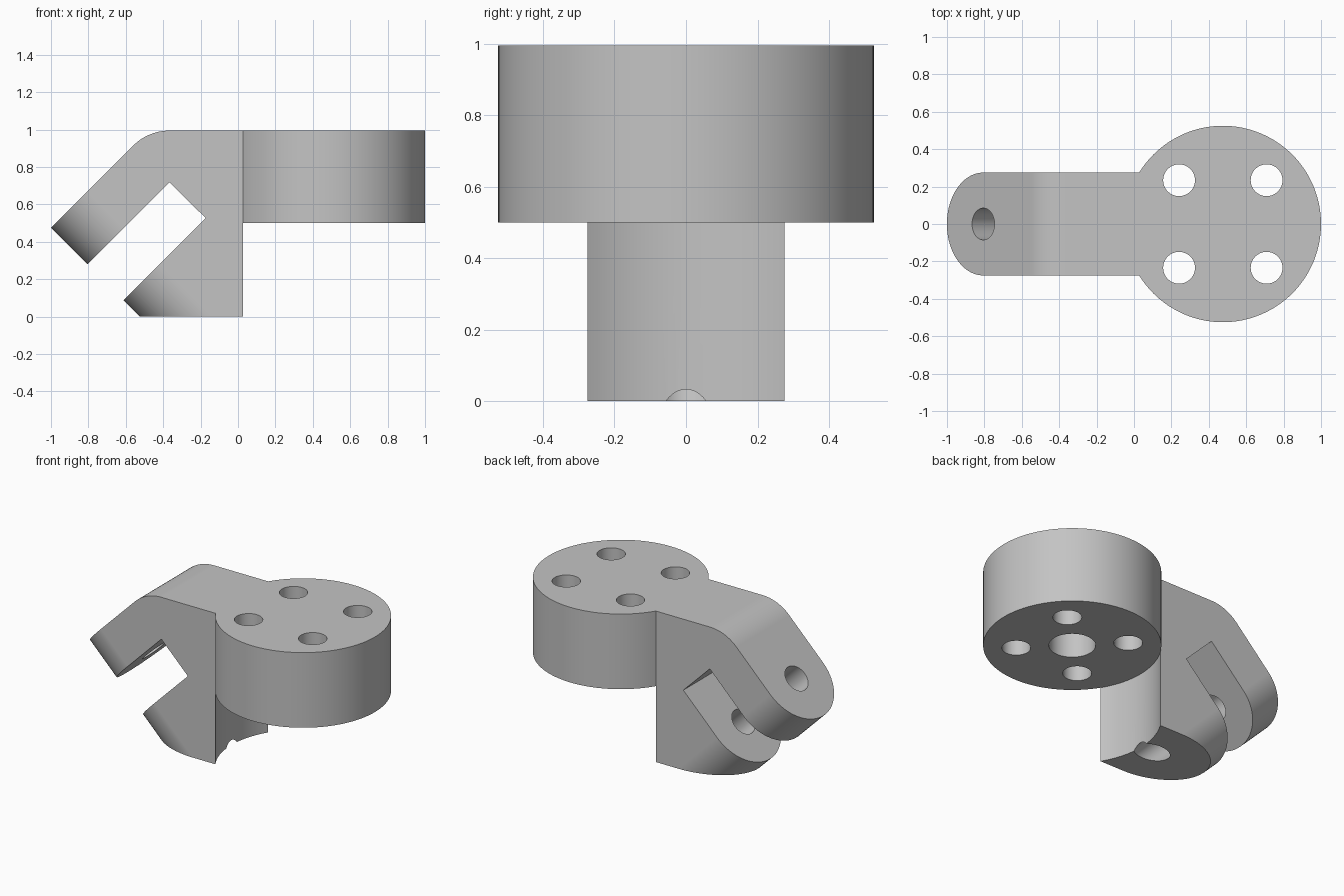
import bpy, bmesh
from math import sin, cos, pi, radians
from mathutils import Matrix, Euler

cube = bpy.data.objects.get("Cube")
if cube:
    bpy.data.objects.remove(cube, do_unlink=True)

TOP, MID = 0.995, 0.5            # top of the part, underside of the disc
DISC_X, DISC_R = 0.475, 0.525
HALF_W, HOLE_R = 0.275, 0.085
PIN = (-0.806, 0, 0.669)         # where the pin axis leaves the upper arm

grey = bpy.data.materials.new("plain grey")
grey.use_nodes = True
grey.diffuse_color = (0.55, 0.55, 0.55, 1)
grey.node_tree.nodes["Principled BSDF"].inputs["Base Color"].default_value = (0.55, 0.55, 0.55, 1)


def arc(cx, cy, r, start, end, n):
    """Points along an arc, angles in degrees."""
    angles = [radians(start + (end - start) * i / n) for i in range(n + 1)]
    return [(cx + r * cos(a), cy + r * sin(a)) for a in angles]


def prism(name, outline, depth, location, rotation=(0, 0, 0)):
    """Extrude a closed outline along its local z axis."""
    bm = bmesh.new()
    face = bm.faces.new([bm.verts.new((x, y, 0)) for x, y in outline])
    new = bmesh.ops.extrude_face_region(bm, geom=[face])["geom"]
    bmesh.ops.translate(bm, vec=(0, 0, depth), verts=[v for v in new if isinstance(v, bmesh.types.BMVert)])
    bmesh.ops.recalc_face_normals(bm, faces=bm.faces)
    angles = Euler([radians(a) for a in rotation])
    bm.transform(Matrix.Translation(location) @ angles.to_matrix().to_4x4())
    mesh = bpy.data.meshes.new(name)
    bm.to_mesh(mesh)
    bm.free()
    mesh.materials.append(grey)
    obj = bpy.data.objects.new(name, mesh)
    bpy.context.collection.objects.link(obj)
    return obj


def cylinder(name, r, depth, location, rotation=(0, 0, 0), n=64):
    return prism(name, arc(0, 0, r, 0, 360, n)[:-1], depth, location, rotation)


def combine(target, tool, operation):
    """Apply a boolean and discard the tool."""
    mod = target.modifiers.new(operation, "BOOLEAN")
    mod.operation, mod.solver, mod.object = operation, "EXACT", tool
    bpy.context.view_layer.objects.active = target
    bpy.ops.object.modifier_apply(modifier=mod.name)
    bpy.data.objects.remove(tool, do_unlink=True)


# Fork: side profile with a bent upper arm and a diagonal slot
profile = [(-1, 0.475), (-0.805, 0.28), (-0.366, 0.719), (-0.173, 0.527),
           (-0.6125, 0.0875), (-0.525, 0), (0.15, 0), (0.15, TOP)]
profile += arc(-0.366, TOP - 0.275, 0.275, 90, 135, 16)
bracket = prism("fork_bracket", profile, 0.7, (0, 0.35, 0), (90, 0, 0))

# Round both fork tips around the pin axis
rounding = [(-2, -HALF_W)] + arc(0, 0, HALF_W, -90, 90, 48) + [(-2, HALF_W)]
tip_shape = prism("tip_shape", rounding, 3, (PIN[0] - 1, 0, PIN[2] + 1), (0, 135, 0))
combine(bracket, tip_shape, "INTERSECT")

# Concave face below the disc, then the disc itself
combine(bracket, cylinder("pocket", DISC_R, MID + 0.2, (DISC_X, 0, -0.2), n=128), "DIFFERENCE")
combine(bracket, cylinder("disc", DISC_R, TOP - MID, (DISC_X, 0, MID), n=128), "UNION")

# Pin hole through both arms
pin_hole = cylinder("pin_hole", HOLE_R, 1.2, (PIN[0] - 0.1, 0, PIN[2] + 0.1), (0, 135, 0))
combine(bracket, pin_hole, "DIFFERENCE")

# Four bolt holes and a blind centre bore from below
for sx in (-1, 1):
    for sy in (-1, 1):
        bolt = cylinder("bolt_hole", HOLE_R, 1, (DISC_X + sx * 0.234, sy * 0.234, 0.3))
        combine(bracket, bolt, "DIFFERENCE")
combine(bracket, cylinder("centre_bore", 0.138, 0.45, (DISC_X, 0, 0.3)), "DIFFERENCE")

# Smooth curved walls, crisp edges
bpy.ops.object.select_all(action="DESELECT")
bracket.select_set(True)
bpy.context.view_layer.objects.active = bracket
bpy.ops.object.shade_smooth_by_angle(angle=radians(25))
normals = bracket.modifiers.new("even_shading", "WEIGHTED_NORMAL")
normals.keep_sharp = True
